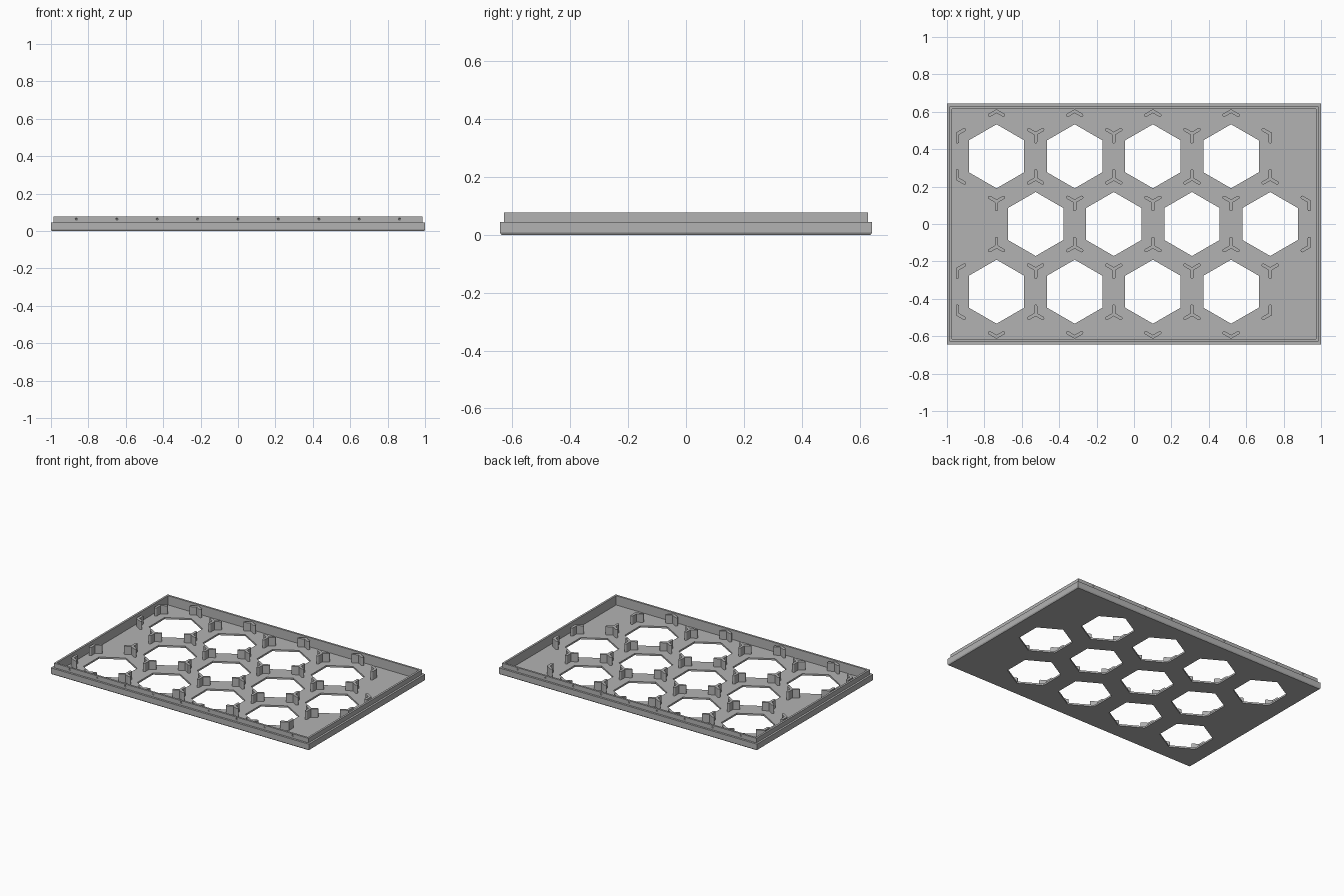
import bpy, bmesh, math
from mathutils import Vector

cube = bpy.data.objects.get("Cube")
if cube:
    bpy.data.objects.remove(cube, do_unlink=True)

HX, HY, FLOOR = 1.0, 0.643, 0.012
PITCH = 0.418                       # distance between neighbouring cells
ROW = PITCH * math.sqrt(3) / 2
CELL_R = PITCH / math.sqrt(3)       # corner radius of a full cell
HOLE_R = 0.171
ARM, HALF_T, POST_TOP = 0.052, 0.009, 0.07

grey = bpy.data.materials.new("plain grey")
grey.use_nodes = True
colour = (0.45, 0.45, 0.45, 1)
grey.diffuse_color = colour
grey.node_tree.nodes["Principled BSDF"].inputs["Base Color"].default_value = colour


def finish(bm, name):
    bmesh.ops.recalc_face_normals(bm, faces=bm.faces)
    mesh = bpy.data.meshes.new(name)
    bm.to_mesh(mesh)
    bm.free()
    mesh.materials.append(grey)
    ob = bpy.data.objects.new(name, mesh)
    bpy.context.collection.objects.link(ob)
    return ob


def prism(bm, outline, z0, z1):
    low = [bm.verts.new((x, y, z0)) for x, y in outline]
    high = [bm.verts.new((x, y, z1)) for x, y in outline]
    bm.faces.new(low[::-1])
    bm.faces.new(high)
    for i in range(len(low)):
        j = (i + 1) % len(low)
        bm.faces.new((low[i], low[j], high[j], high[i]))


def polar(angle, radius):
    a = math.radians(angle)
    return Vector((math.cos(a), math.sin(a))) * radius


# Honeycomb layout: outer rows sit half a pitch left of the middle row
cells = []
for row in (-1, 0, 1):
    start = -0.526 if row == 0 else -0.526 - PITCH / 2
    cells += [Vector((start + i * PITCH, row * ROW)) for i in range(4)]

# Tray: stepped rim profile (inset, height) carried round the rectangle
profile = [(0.005, 0), (0, 0.008), (0, 0.045), (0.014, 0.045),
           (0.014, 0.077), (0.028, 0.077), (0.028, FLOOR)]
bm = bmesh.new()
rings = [[bm.verts.new((sx * (HX - d), sy * (HY - d), z))
          for sx, sy in ((-1, -1), (1, -1), (1, 1), (-1, 1))] for d, z in profile]
for a, b in zip(rings, rings[1:]):
    for i in range(4):
        j = (i + 1) % 4
        bm.faces.new((a[i], a[j], b[j], b[i]))
bm.faces.new(rings[0][::-1])
bm.faces.new(rings[-1])
tray = finish(bm, "tray")

# Cutter: hexagonal openings and small dimples along the front and back lip
bm = bmesh.new()
for c in cells:
    prism(bm, [c + polar(30 + 60 * k, HOLE_R) for k in range(6)], -0.1, 0.05)
for side in (-1, 1):
    for i in range(-4, 5):
        ball = bmesh.ops.create_icosphere(bm, subdivisions=1, radius=0.008)
        bmesh.ops.translate(bm, verts=ball["verts"],
                            vec=(i * 0.216, side * (HY - 0.011), 0.064))
cutter = finish(bm, "opening_cutter")
cutter.hide_render = True
cut = tray.modifiers.new("openings", "BOOLEAN")
cut.operation = "DIFFERENCE"
cut.solver = "EXACT"
cut.object = cutter
bpy.context.view_layer.objects.active = tray
bpy.ops.object.modifier_apply(modifier=cut.name)
bpy.data.objects.remove(cutter, do_unlink=True)

# Collect the arm directions meeting at each cell corner
corners = {}
for c in cells:
    for k in range(6):
        angle = 30 + 60 * k
        p = c + polar(angle, CELL_R)
        key = (round(p.x / PITCH * 2 + 0.5 - 0.017), round(p.y / CELL_R * 2))
        arms = corners.setdefault(key, (p, set()))[1]
        arms.update({(angle + 120) % 360, (angle - 120) % 360})

# Holder posts: three-armed inside the grid, two-armed round its border
bm = bmesh.new()
for p, arms in corners.values():
    arms = sorted(arms)
    outline = []
    for i, a in enumerate(arms):
        gap = (arms[(i + 1) % len(arms)] - a) % 360
        tip = p + polar(a, ARM - HALF_T)
        outline += [tip + polar(a + t, HALF_T) for t in range(-90, 91, 30)]
        outline.append(p + polar(a + gap / 2, HALF_T / math.sin(math.radians(gap / 2))))
    prism(bm, outline, FLOOR - 0.002, POST_TOP)
finish(bm, "holder_posts")
